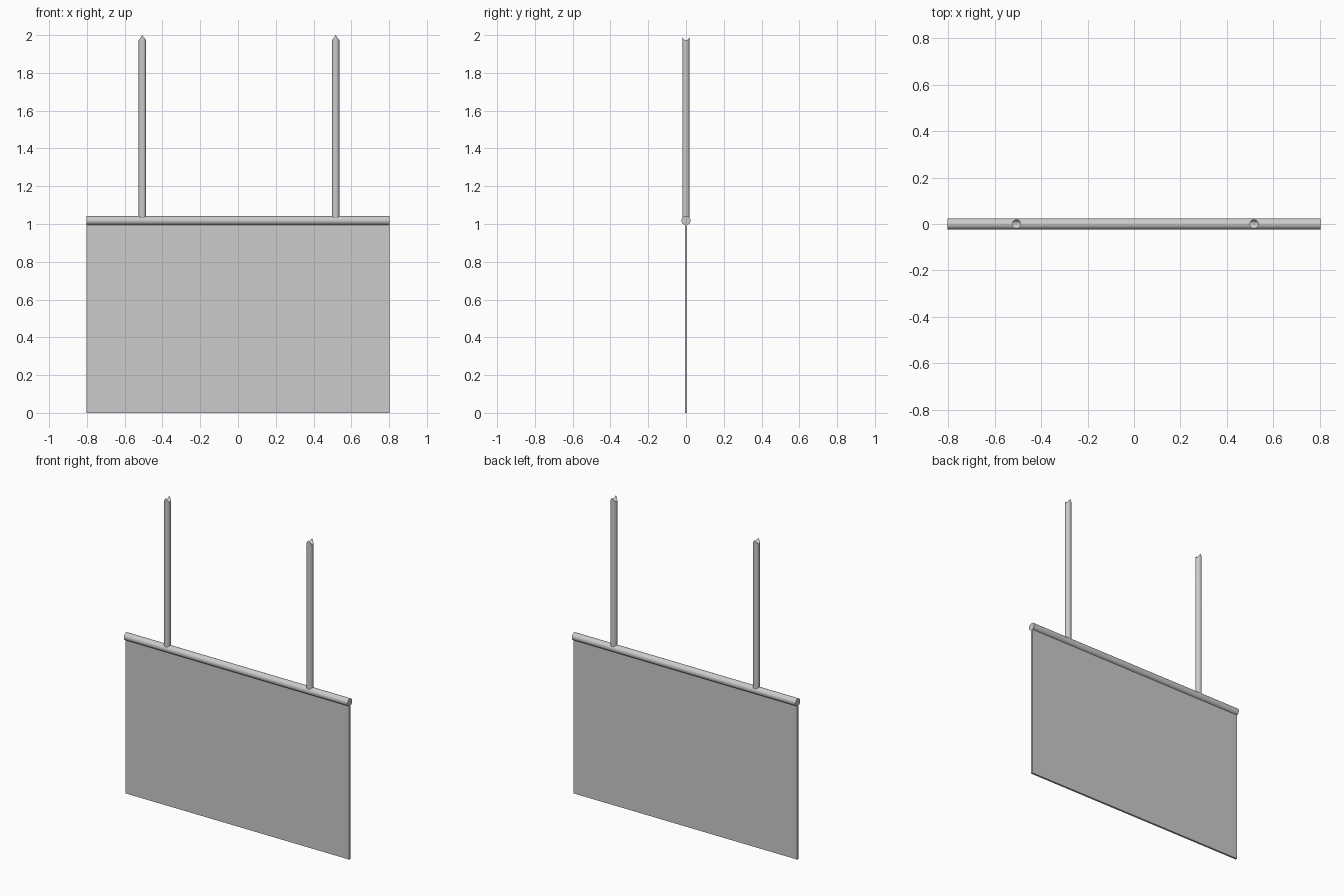
import bpy, bmesh, math
from mathutils import Matrix

cube = bpy.data.objects.get("Cube")
if cube:
    bpy.data.objects.remove(cube, do_unlink=True)

WIDTH = 1.606
BAR_R, BAR_Z = 0.024, 1.018
ROD_R, ROD_TOP, NOTCH = 0.0195, 2.0, 0.027
SIDES = 32

grey = bpy.data.materials.new("light grey")
grey.use_nodes = True
colour = (0.6, 0.6, 0.6, 1)
grey.diffuse_color = colour
grey.node_tree.nodes["Principled BSDF"].inputs["Base Color"].default_value = colour


def finish(name, bm, smooth=False):
    bmesh.ops.recalc_face_normals(bm, faces=bm.faces)
    mesh = bpy.data.meshes.new(name)
    bm.to_mesh(mesh)
    bm.free()
    mesh.materials.append(grey)
    obj = bpy.data.objects.new(name, mesh)
    bpy.context.collection.objects.link(obj)
    if smooth:
        bpy.ops.object.select_all(action="DESELECT")
        obj.select_set(True)
        bpy.context.view_layer.objects.active = obj
        bpy.ops.object.shade_smooth_by_angle(angle=math.radians(35))
    return obj


# Thin flat sign panel, tucked into the bar
bm = bmesh.new()
bmesh.ops.create_cube(bm, size=1)
bmesh.ops.scale(bm, vec=(WIDTH, 0.013, BAR_Z), verts=bm.verts)
bmesh.ops.translate(bm, vec=(0, 0, BAR_Z / 2), verts=bm.verts)
finish("sign_panel", bm)

# Round bar along the top edge
bm = bmesh.new()
bmesh.ops.create_cone(bm, cap_ends=True, segments=SIDES, radius1=BAR_R,
                      radius2=BAR_R, depth=WIDTH,
                      matrix=Matrix.Rotation(math.pi / 2, 4, "Y"))
bmesh.ops.translate(bm, vec=(0, 0, BAR_Z), verts=bm.verts)
finish("top_bar", bm, smooth=True)


# Hanging rod with a saddle cut at its upper end
def hanging_rod(name, x):
    bm = bmesh.new()
    low, high = [], []
    for i in range(SIDES):
        a = 2 * math.pi * i / SIDES
        c, s = math.cos(a), math.sin(a)
        px, py = x + ROD_R * c, ROD_R * s
        low.append(bm.verts.new((px, py, BAR_Z + math.sqrt(BAR_R**2 - py**2) - 0.003)))
        high.append(bm.verts.new((px, py, ROD_TOP - NOTCH * abs(c))))
    for i in range(SIDES):
        j = (i + 1) % SIDES
        bm.faces.new((low[i], low[j], high[j], high[i]))
    # Close each end with strips running across the rod
    quarter = SIDES // 4
    for ring in (low, high):
        for k in range(-quarter, quarter):
            corners = [ring[k], ring[k + 1],
                       ring[(SIDES // 2 - k - 1) % SIDES], ring[(SIDES // 2 - k) % SIDES]]
            bm.faces.new(list(dict.fromkeys(corners)))
    finish(name, bm, smooth=True)


hanging_rod("right_rod", -0.506)
hanging_rod("left_rod", 0.517)
